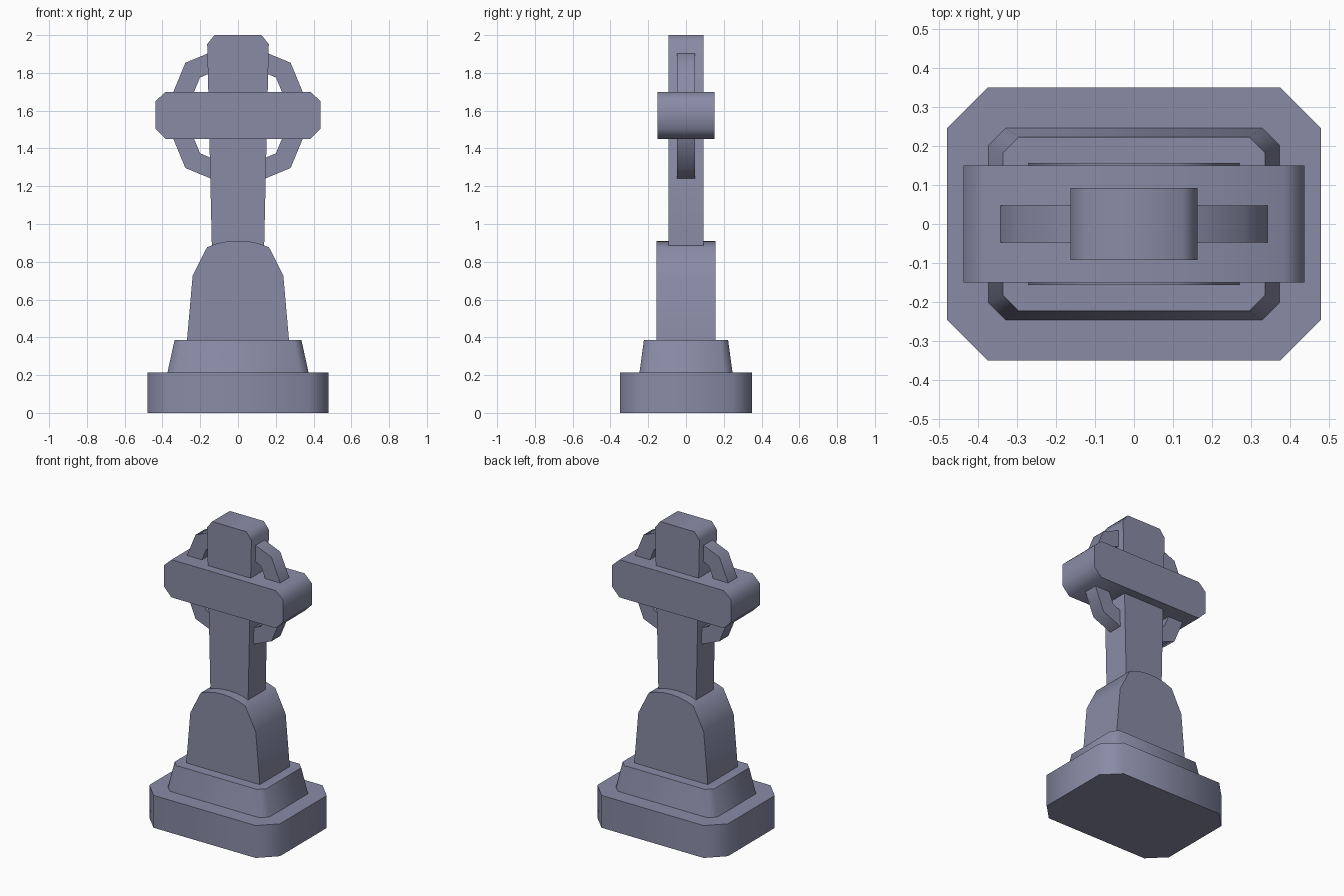
import bpy, bmesh, math

if "Cube" in bpy.data.objects:
    bpy.data.objects.remove(bpy.data.objects["Cube"])

stone = bpy.data.materials.new("blue_grey_stone")
stone.diffuse_color = (0.25, 0.26, 0.38, 1)
stone.use_nodes = True
stone.node_tree.nodes["Principled BSDF"].inputs["Base Color"].default_value = stone.diffuse_color


def finish(name, bm):
    bmesh.ops.recalc_face_normals(bm, faces=bm.faces)
    me = bpy.data.meshes.new(name)
    bm.to_mesh(me)
    bm.free()
    me.materials.append(stone)
    ob = bpy.data.objects.new(name, me)
    bpy.context.collection.objects.link(ob)
    bpy.ops.object.select_all(action='DESELECT')
    ob.select_set(True)
    bpy.context.view_layer.objects.active = ob
    bpy.ops.object.shade_smooth_by_angle(angle=math.radians(60))
    return ob


def loft(name, lower, upper):
    """Solid between two matching loops of 3D points."""
    bm = bmesh.new()
    a = [bm.verts.new(p) for p in lower]
    b = [bm.verts.new(p) for p in upper]
    n = len(a)
    bm.faces.new(a)
    bm.faces.new(b)
    for i in range(n):
        j = (i + 1) % n
        bm.faces.new((a[i], a[j], b[j], b[i]))
    return finish(name, bm)


def chamfered(x, y, c, z):
    """Rectangle with cut corners at height z."""
    return [(x, -y + c, z), (x, y - c, z), (x - c, y, z), (-x + c, y, z),
            (-x, y - c, z), (-x, -y + c, z), (-x + c, -y, z), (x - c, -y, z)]


def slab(name, half, depth):
    """Mirror a right-hand (x, z) outline and extrude it through y."""
    prof = half + [(-x, z) for x, z in reversed(half) if x > 0]
    return loft(name, [(x, -depth, z) for x, z in prof],
                [(x, depth, z) for x, z in prof])


# Stepped base
loft("base_slab", chamfered(0.48, 0.35, 0.105, 0), chamfered(0.48, 0.35, 0.105, 0.215))
loft("plinth", chamfered(0.373, 0.246, 0.044, 0.215), chamfered(0.336, 0.223, 0.04, 0.385))

# Round-topped stone
slab("rounded_stone", [(0.27, 0.385), (0.24, 0.727), (0.164, 0.877),
                       (0.11, 0.897), (0.055, 0.908), (0, 0.911)], 0.157)

# Cross
slab("cross_shaft", [(0.137, 0.82), (0.163, 1.952), (0.125, 2.0)], 0.092)
slab("cross_bar", [(0.383, 1.45), (0.437, 1.505), (0.437, 1.65), (0.383, 1.70)], 0.15)

# Eight-sided ring
bm = bmesh.new()
rows = []
for i in range(8):
    t = i * math.pi / 4
    rows.append([bm.verts.new((r * math.cos(t), y, 1.575 + r * math.sin(t)))
                 for r, y in ((0.394, -0.047), (0.394, 0.047), (0.284, 0.047), (0.284, -0.047))])
for i in range(8):
    a, b = rows[i], rows[(i + 1) % 8]
    for k in range(4):
        m = (k + 1) % 4
        bm.faces.new((a[k], a[m], b[m], b[k]))
finish("cross_ring", bm)
